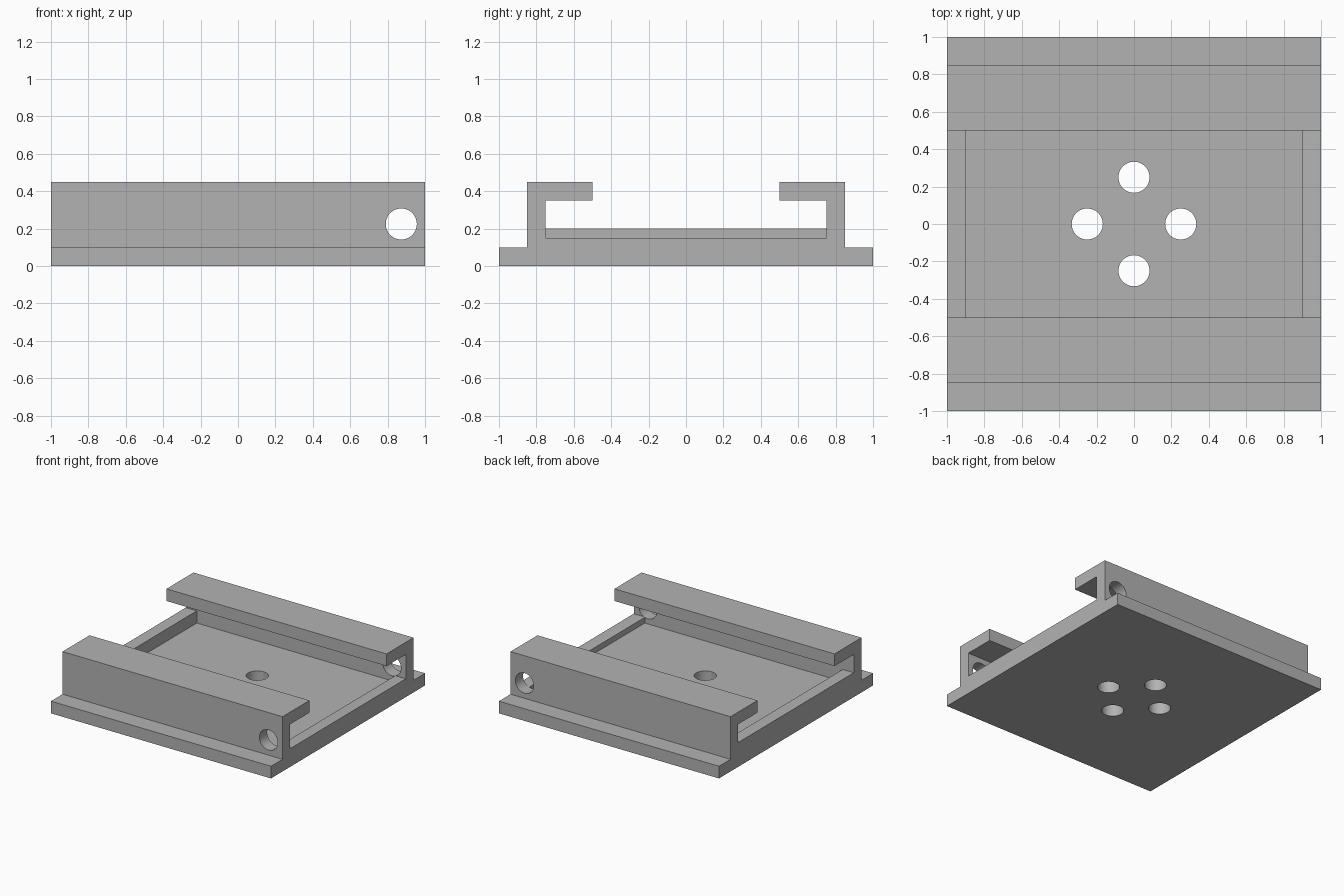
import bpy, bmesh, math
from mathutils import Matrix, Vector

cube = bpy.data.objects.get("Cube")
if cube:
    bpy.data.objects.remove(cube, do_unlink=True)

grey = bpy.data.materials.new("light_grey")
grey.use_nodes = True
grey.diffuse_color = (0.45, 0.45, 0.45, 1)
grey.node_tree.nodes["Principled BSDF"].inputs["Base Color"].default_value = (0.45, 0.45, 0.45, 1)


def make_object(name, bm):
    bmesh.ops.recalc_face_normals(bm, faces=bm.faces)
    mesh = bpy.data.meshes.new(name)
    bm.to_mesh(mesh)
    bm.free()
    mesh.materials.append(grey)
    obj = bpy.data.objects.new(name, mesh)
    bpy.context.collection.objects.link(obj)
    return obj


def box(name, low, high):
    bm = bmesh.new()
    low, high = Vector(low), Vector(high)
    size = Matrix.Diagonal((*(high - low), 1))
    bmesh.ops.create_cube(bm, size=1, matrix=Matrix.Translation((low + high) / 2) @ size)
    return make_object(name, bm)


def rod(name, radius, length, place):
    bm = bmesh.new()
    bmesh.ops.create_cone(bm, cap_ends=True, segments=64, radius1=radius,
                          radius2=radius, depth=length, matrix=place)
    return make_object(name, bm)


def combine(target, tool, operation):
    mod = target.modifiers.new(operation.lower(), 'BOOLEAN')
    mod.operation, mod.solver, mod.object = operation, 'EXACT', tool
    bpy.context.view_layer.objects.active = target
    bpy.ops.object.modifier_apply(modifier=mod.name)
    bpy.data.objects.remove(tool, do_unlink=True)


# Channel body: half profile (y, z), mirrored and extruded along x
half = [(1, 0), (1, 0.1), (0.85, 0.1), (0.85, 0.45), (0.5, 0.45),
        (0.5, 0.35), (0.75, 0.35), (0.75, 0.1)]
profile = half + [(-y, z) for y, z in reversed(half)]
bm = bmesh.new()
face = bm.faces.new([bm.verts.new((-1, y, z)) for y, z in profile])
side = bmesh.ops.extrude_face_region(bm, geom=[face])
bmesh.ops.translate(bm, vec=(2, 0, 0),
                    verts=[v for v in side["geom"] if isinstance(v, bmesh.types.BMVert)])
body = make_object("channel_bracket", bm)

# End lips: the one on the right is taller
combine(body, box("right_lip", (-1, -0.8, 0.05), (-0.9, 0.8, 0.2)), 'UNION')
combine(body, box("left_lip", (0.9, -0.8, 0.05), (1, 0.8, 0.15)), 'UNION')

# Four holes in the floor
for i in range(4):
    a = i * math.pi / 2
    place = Matrix.Translation((0.25 * math.cos(a), 0.25 * math.sin(a), 0))
    combine(body, rod("floor_hole", 0.083, 0.6, place), 'DIFFERENCE')

# Cross hole through both side walls
place = Matrix.Translation((0.873, 0, 0.225)) @ Matrix.Rotation(math.pi / 2, 4, 'X')
combine(body, rod("cross_hole", 0.083, 3, place), 'DIFFERENCE')

# Smooth hole walls, sharp edges elsewhere
bpy.ops.object.select_all(action='DESELECT')
body.select_set(True)
bpy.context.view_layer.objects.active = body
bpy.ops.object.shade_smooth_by_angle(angle=math.radians(30))
